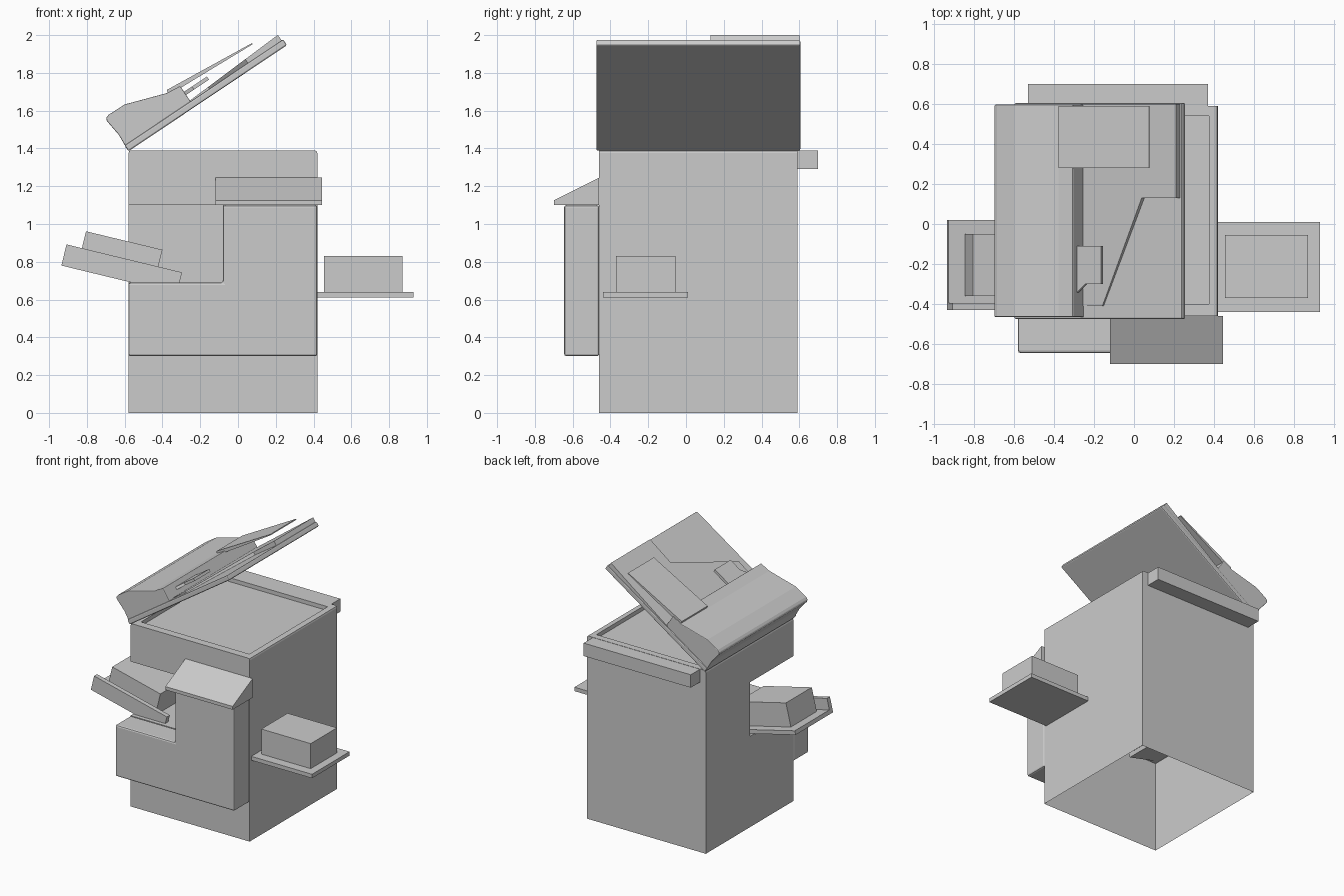
import bpy, bmesh, math
from mathutils import Matrix

if "Cube" in bpy.data.objects:
    bpy.data.objects.remove(bpy.data.objects["Cube"])


def prism(name, pts, lo, hi, axis='y', mat=None, bevel=0, shape=None):
    """Extrude a 2D profile along an axis; optional transform, bevel and vertex tweak."""
    def place(a, b, t):
        return {'x': (t, a, b), 'y': (a, t, b), 'z': (a, b, t)}[axis]
    bm = bmesh.new()
    rings = [[bm.verts.new(place(a, b, t)) for a, b in pts] for t in (lo, hi)]
    n = len(pts)
    bm.faces.new(rings[0])
    bm.faces.new(rings[1][::-1])
    for i in range(n):
        j = (i + 1) % n
        bm.faces.new((rings[0][i], rings[1][i], rings[1][j], rings[0][j]))
    if shape:
        for v in rings[1]:
            shape(v)
    bmesh.ops.recalc_face_normals(bm, faces=bm.faces)
    me = bpy.data.meshes.new(name)
    bm.to_mesh(me)
    bm.free()
    ob = bpy.data.objects.new(name, me)
    bpy.context.collection.objects.link(ob)
    if mat:
        ob.matrix_world = mat
    if bevel:
        m = ob.modifiers.new('bevel', 'BEVEL')
        m.width, m.segments, m.limit_method = bevel, 2, 'ANGLE'
    return ob


def box(name, x, y, z, mat=None, bevel=0):
    rect = [(x[0], z[0]), (x[1], z[0]), (x[1], z[1]), (x[0], z[1])]
    return prism(name, rect, y[0], y[1], 'y', mat, bevel)


def cut(ob, cutter):
    m = ob.modifiers.new('cut', 'BOOLEAN')
    m.object, m.operation, m.solver = cutter, 'DIFFERENCE', 'EXACT'
    bpy.context.view_layer.objects.active = ob
    bpy.ops.object.modifier_apply(modifier=m.name)
    bpy.data.objects.remove(cutter)


# Main body: output recess, sunken scanning bed, open underside
body = prism('body', [(-.58, 0), (.42, 0), (.42, 1.375), (.416, 1.386), (.405, 1.39),
                      (-.565, 1.39), (-.576, 1.386), (-.58, 1.375)], -.46, .59)
cut(body, box('recess_cutter', (-.8, -.08), (-.7, .06), (.69, 1.10)))
cut(body, box('bed_cutter', (-.535, .375), (-.40, .54), (1.36, 1.5)))
bm = bmesh.new()
bm.from_mesh(body.data)
floor = [f for f in bm.faces if all(v.co.z < .001 for v in f.verts)]
bmesh.ops.delete(bm, geom=floor, context='FACES')
bm.to_mesh(body.data)
bm.free()

# Front door stepping around the recess
prism('front_door', [(-.58, .30), (.42, .30), (.42, 1.10), (-.08, 1.10),
                     (-.08, .69), (-.58, .69)], -.645, -.46, bevel=.012)

# Sloped control panel and rear hinge housing
prism('control_panel', [(-.46, 1.10), (-.70, 1.10), (-.70, 1.125), (-.46, 1.245)],
      -.12, .445, 'x')
box('hinge_housing', (-.53, .37), (.585, .70), (1.29, 1.388))

# Right feed tray with paper stack
box('side_tray', (.42, .93), (-.44, .01), (.61, .64))
box('side_paper', (.455, .87), (-.37, -.055), (.64, .83))

# Tilted output tray with front lip and paper stack
tray = Matrix.Translation((-.935, 0, .78)) @ Matrix.Rotation(math.radians(13.6), 4, 'Y')
box('output_tray', (0, .629), (-.43, .02), (0, .03), tray)
box('output_tray_lip', (0, .629), (-.43, -.395), (0, .115), tray)
box('output_paper', (.084, .50), (-.36, -.05), (.03, .207), tray)

# Raised lid, built flat and then tilted open
lid = Matrix.Translation((-.58, 0, 1.385)) @ Matrix.Rotation(math.radians(-33.8), 4, 'Y')
box('lid_plate', (0, 1.01), (-.475, .605), (0, .037), lid, .008)


def ramp(v):
    v.co.z = .042 + .030 * (v.co.x - .42) / .58


prism('lid_document_bed', [(.41, -.41), (.54, -.41), (.785, .13), (1, .13), (1, .60),
                           (.41, .60)], .03, .07, 'z', lid, shape=ramp)

# Document feeder housing, flap and paper guide on the lid
prism('feeder_housing', [(0, .01), (.42, .01), (.42, .135), (.34, .143), (.122, .217),
                         (.02, .219), (0, .212), (-.006, .197), (.006, .10)],
      -.465, .597, 'y', lid, .005)
prism('feeder_flap', [(.345, .142), (.349, .157), (.862, .112), (.862, .105), (.42, .125)],
      .28, .59, 'y', lid)
prism('paper_guide', [(.41, -.35), (.47, -.30), (.565, -.30), (.565, -.11), (.41, -.11)],
      .078, .098, 'z', lid)
